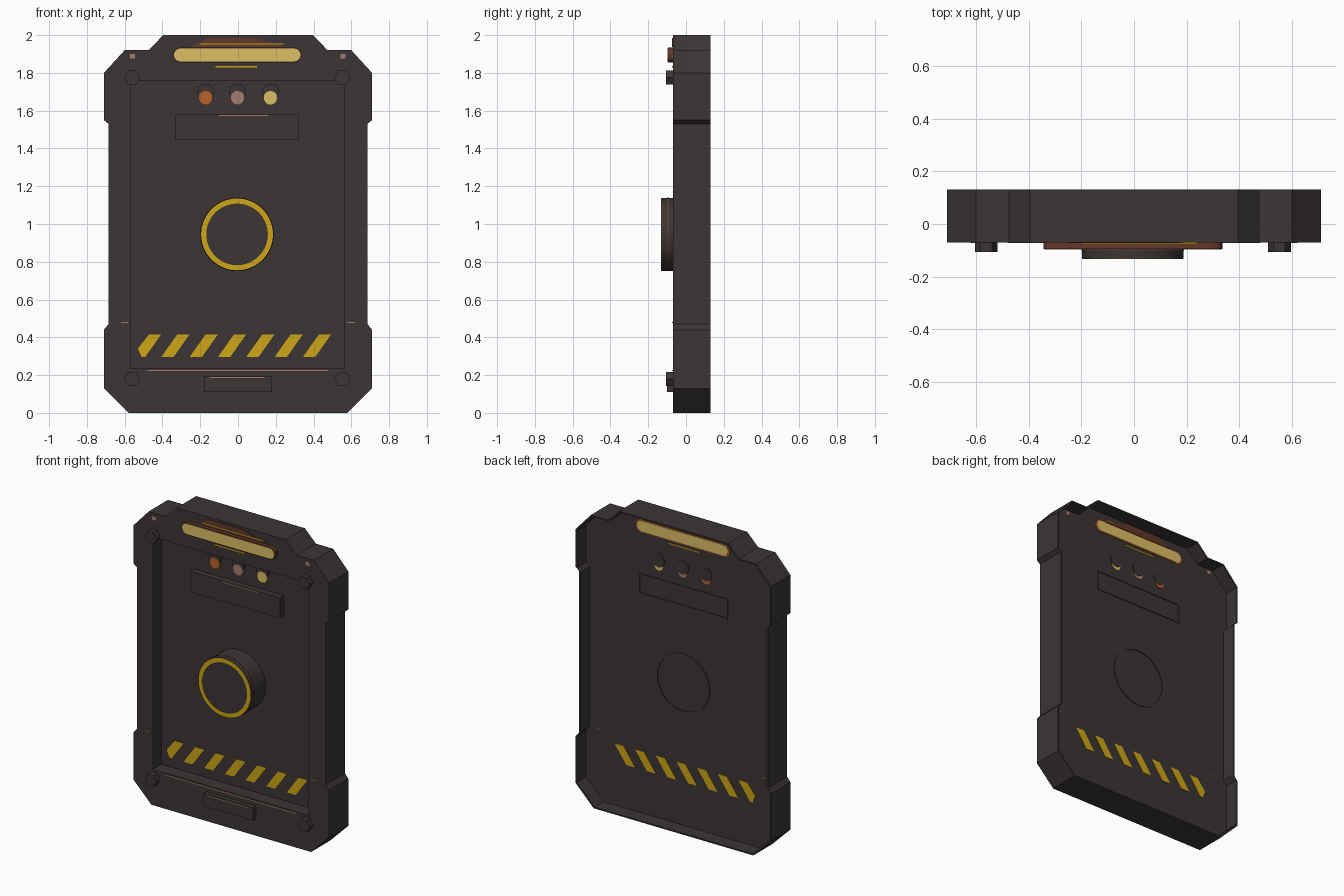
import bpy, bmesh, math

if "Cube" in bpy.data.objects:
    bpy.data.objects.remove(bpy.data.objects["Cube"], do_unlink=True)


def material(name, r, g, b):
    m = bpy.data.materials.new(name)
    m.use_nodes = True
    m.diffuse_color = (r, g, b, 1)
    m.node_tree.nodes["Principled BSDF"].inputs["Base Color"].default_value = (r, g, b, 1)
    return m


DARK = material("dark metal", 0.045, 0.036, 0.036)
YELLOW = material("hazard yellow", 0.62, 0.38, 0.008)
PALE = material("lamp yellow", 0.72, 0.52, 0.13)
ORANGE = material("signal orange", 0.5, 0.12, 0.025)
BROWN = material("rust brown", 0.12, 0.04, 0.025)
PINK = material("worn pink", 0.38, 0.2, 0.17)

FRONT, PANEL, FLOOR, BACK = -0.07, 0.02, 0.035, 0.13
THIN = 0.003


def finish(bm, name, mat):
    bmesh.ops.recalc_face_normals(bm, faces=bm.faces)
    me = bpy.data.meshes.new(name)
    bm.to_mesh(me)
    bm.free()
    ob = bpy.data.objects.new(name, me)
    bpy.context.collection.objects.link(ob)
    me.materials.append(mat)
    return ob


def prism(name, pts, y0, y1, mat):
    """Extrude an (x, z) outline from y0 to y1."""
    bm = bmesh.new()
    face = bm.faces.new([bm.verts.new((x, y0, z)) for x, z in pts])
    new = bmesh.ops.extrude_face_region(bm, geom=[face])["geom"]
    for v in new:
        if isinstance(v, bmesh.types.BMVert):
            v.co.y = y1
    return finish(bm, name, mat)


def frame(name, outer, inner, y0, y1, mat):
    """Extrude the band between two (x, z) loops of equal length."""
    bm = bmesh.new()
    loops = [[bm.verts.new((x, y, z)) for x, z in pts]
             for pts, y in ((outer, y0), (inner, y0), (inner, y1), (outer, y1))]
    n = len(outer)
    for k in range(4):
        a, b = loops[k], loops[(k + 1) % 4]
        for i in range(n):
            j = (i + 1) % n
            bm.faces.new((a[i], a[j], b[j], b[i]))
    return finish(bm, name, mat)


def rect(x0, x1, z0, z1):
    return [(x0, z0), (x1, z0), (x1, z1), (x0, z1)]


def circle(x, z, r, n):
    return [(x + r * math.cos(2 * math.pi * i / n), z + r * math.sin(2 * math.pi * i / n))
            for i in range(n)]


def capsule(x, z, half, r, n=8):
    pts = []
    for side in (1, -1):
        for i in range(n + 1):
            a = -math.pi / 2 + math.pi * i / n
            pts.append((x + side * (half - r + r * math.cos(a)), z + side * r * math.sin(a)))
    return pts


def smooth(ob):
    bpy.ops.object.select_all(action="DESELECT")
    ob.select_set(True)
    bpy.context.view_layer.objects.active = ob
    bpy.ops.object.shade_smooth_by_angle(angle=math.radians(35))


def decal(name, pts, mat, front_y):
    """Thin paint on the front surface and on the rear floor."""
    prism(name + "_front", pts, front_y - THIN, front_y + THIN, mat)
    prism(name + "_rear", pts, FLOOR - THIN, FLOOR + THIN, mat)


# Body outline with corner guards and a raised top housing
half = [(0.58, 0), (0.71, 0.13), (0.71, 0.44), (0.685, 0.47), (0.685, 1.53),
        (0.71, 1.55), (0.71, 1.80), (0.60, 1.92), (0.475, 1.92), (0.395, 2.0)]
outline = half + [(-x, z) for x, z in reversed(half)]
body = prism("body", outline, FRONT, FLOOR, DARK)

# Sunken front panel
cutter = prism("panel_cutter", rect(-0.57, 0.56, 0.235, 1.76), FRONT - 0.1, PANEL, DARK)
cutter.hide_render = True
cutter.hide_viewport = True
cut = body.modifiers.new("panel_recess", "BOOLEAN")
cut.operation = "DIFFERENCE"
cut.object = cutter
cut.solver = "EXACT"

# Thin wall around the hollow back
inner = [(x * 0.988, 1 + (z - 1) * 0.991) for x, z in outline]
frame("rear_wall", outline, inner, FLOOR - 0.005, BACK, DARK)

# Central dial with a painted ring
CX, CZ = -0.005, 0.945
smooth(prism("dial", circle(CX, CZ, 0.193, 64), PANEL, -0.13, DARK))
smooth(frame("dial_ring", circle(CX, CZ, 0.19, 64), circle(CX, CZ, 0.163, 64),
             -0.132, -0.128, YELLOW))
smooth(frame("dial_rust_band", circle(CX, CZ, 0.195, 64), circle(CX, CZ, 0.19, 64),
             -0.1, -0.092, BROWN))
frame("dial_rear_rim", circle(CX, CZ, 0.193, 48), circle(CX, CZ, 0.185, 48),
      FLOOR - THIN, FLOOR + 0.006, DARK)

# Name plate, its rear rim and the lower plate
prism("name_plate", rect(-0.33, 0.32, 1.445, 1.58), PANEL, PANEL - 0.04, DARK)
frame("name_plate_rear_rim", rect(-0.33, 0.32, 1.445, 1.58), rect(-0.32, 0.31, 1.455, 1.57),
      FLOOR - THIN, FLOOR + 0.006, DARK)
prism("lower_plate", rect(-0.18, 0.18, 0.11, 0.195), FRONT, -0.10, DARK)

# Top lamp and the worn paint around it
smooth(prism("lamp_housing", capsule(-0.004, 1.895, 0.34, 0.04), FRONT, -0.094, BROWN))
prism("lamp_glass", capsule(-0.004, 1.895, 0.335, 0.034), FRONT, -0.097, PALE)
prism("lamp_rear_border", capsule(-0.004, 1.895, 0.34, 0.041), FLOOR, FLOOR + 0.003, ORANGE)
prism("lamp_rear", capsule(-0.004, 1.895, 0.33, 0.034), FLOOR, FLOOR + 0.006, PALE)
decal("lamp_glow", [(-0.25, 1.938), (0.25, 1.938), (0.08, 1.985), (-0.16, 1.985)], BROWN, FRONT)
decal("lamp_scratch", rect(-0.2, 0.24, 1.949, 1.955), YELLOW, FRONT - 0.002)
decal("lamp_lower_scratch", rect(-0.12, 0.1, 1.829, 1.836), YELLOW, FRONT)

# Signal lights, each with a dark button above
for side, mat, x in (("right", ORANGE, -0.172), ("middle", PINK, -0.003), ("left", PALE, 0.172)):
    smooth(prism(side + "_button", circle(x, 1.70, 0.043, 24), PANEL, PANEL - 0.015, DARK))
    prism(side + "_signal_front", circle(x, 1.667, 0.037, 24), PANEL, PANEL - 0.018, mat)
    prism(side + "_signal_rear", circle(x, 1.667, 0.032, 24), FLOOR, FLOOR + 0.003, mat)
    smooth(prism(side + "_button_rear", circle(x, 1.70, 0.043, 24), FLOOR, FLOOR + 0.006, DARK))

# Hexagonal corner bolts with scuffed paint near the upper ones
for sx, side in ((-1, "right"), (1, "left")):
    for z, level in ((0.18, "lower"), (1.775, "upper")):
        prism(f"{level}_{side}_bolt", circle(sx * 0.556 - 0.004, z, 0.043, 6),
              FRONT, -0.107, DARK)
    x = sx * 0.558
    decal(side + "_scuff", rect(x - 0.015, x + 0.012, 1.875, 1.9), PINK, FRONT)
    decal(side + "_edge_scuff", rect(sx * 0.6 - 0.02, sx * 0.6 + 0.02, 0.476, 0.481), PINK, FRONT)

# Slanted hazard stripes
for i in range(7):
    x = -0.557 + 0.15 * i
    left = max(x, -0.51)
    pts = [(left, 0.295), (x + 0.065, 0.295), (x + 0.15, 0.415), (x + 0.085, 0.415)]
    if i == 0:
        pts.append((-0.53, 0.34))
    decal(f"hazard_stripe_{i + 1}", pts, YELLOW, PANEL)

# Worn edge lines
prism("panel_edge_wear", rect(-0.48, 0.48, 0.222, 0.228), FRONT - THIN, FRONT + THIN, PINK)
prism("lower_plate_wear", rect(-0.15, 0.14, 0.184, 0.189), -0.102, -0.098, PINK)
prism("name_plate_wear", rect(-0.1, 0.16, 1.571, 1.576), PANEL - 0.042, PANEL - 0.038, PINK)
